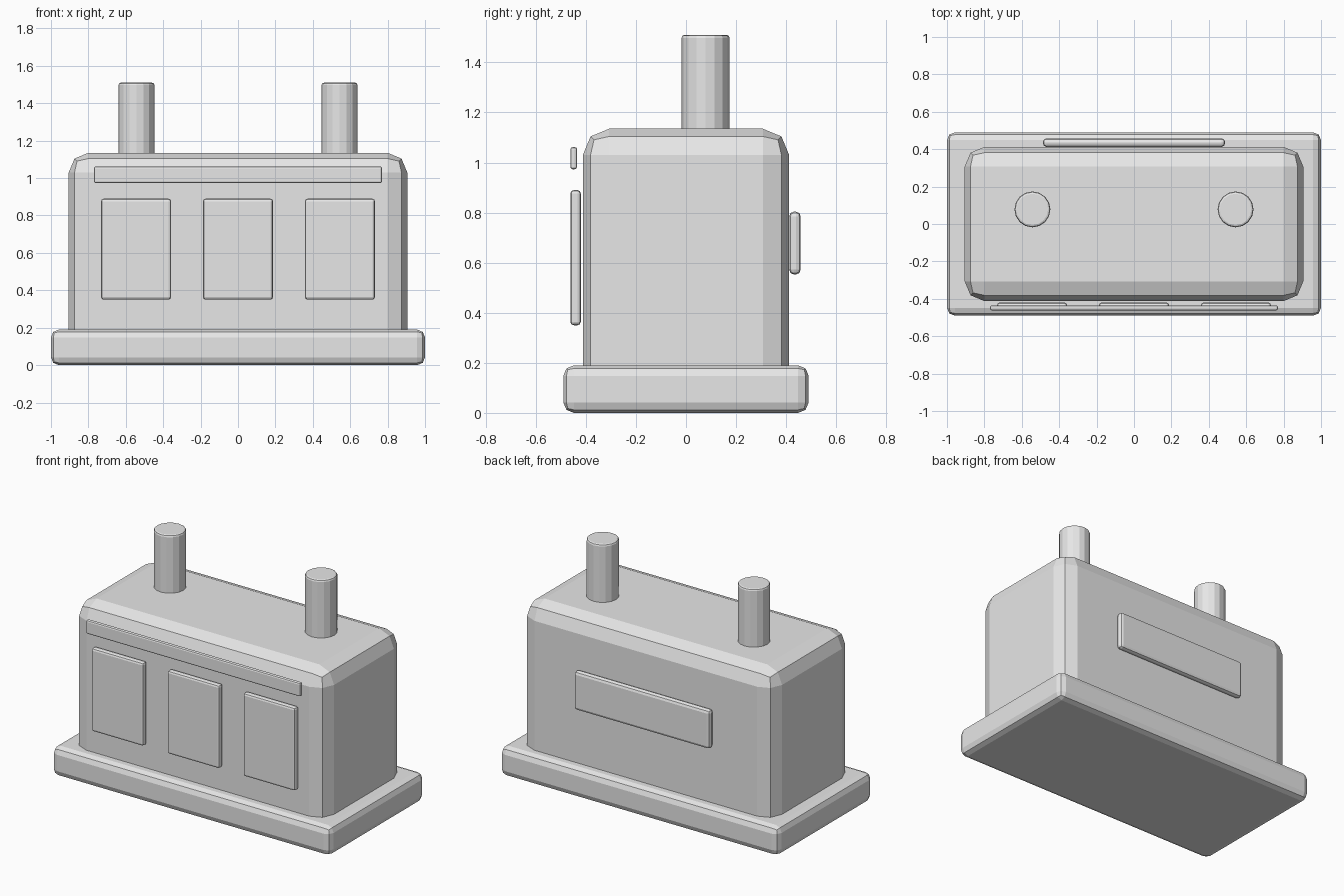
import bpy

if "Cube" in bpy.data.objects:
    bpy.data.objects.remove(bpy.data.objects["Cube"])

grey = bpy.data.materials.new("light_grey")
grey.diffuse_color = (0.8, 0.8, 0.8, 1)
grey.use_nodes = True
grey.node_tree.nodes["Principled BSDF"].inputs["Base Color"].default_value = grey.diffuse_color


def finish(obj, name, bevel, segments=2):
    """Name, colour and bevel a part."""
    obj.name = name
    obj.data.materials.append(grey)
    mod = obj.modifiers.new("bevel", 'BEVEL')
    mod.width = bevel
    mod.segments = segments
    mod.limit_method = 'ANGLE'
    mod.angle_limit = 0.7
    return obj


def box(name, lo, hi, bevel):
    """Bevelled box between two opposite corners."""
    bpy.ops.mesh.primitive_cube_add(size=1)
    obj = bpy.context.object
    centre = [(a + b) / 2 for a, b in zip(lo, hi)]
    size = [b - a for a, b in zip(lo, hi)]
    for v in obj.data.vertices:
        v.co = [c * s for c, s in zip(v.co, size)]
    obj.location = centre
    return finish(obj, name, bevel)


# Plinth and main housing (housing sinks into the plinth)
box("base", (-1, -0.49, 0), (1, 0.49, 0.19), 0.042)
box("body", (-0.905, -0.412, 0.08), (0.905, 0.412, 1.135), 0.105)

# Three front panels and the trim bar above them
for side, x in (("left", -0.545), ("middle", 0), ("right", 0.545)):
    box(f"front_panel_{side}", (x - 0.187, -0.462, 0.35), (x + 0.187, -0.42, 0.89), 0.014)
box("front_trim", (-0.77, -0.462, 0.973), (0.77, -0.435, 1.062), 0.01)

# Back plate
box("back_panel", (-0.487, 0.412, 0.553), (0.487, 0.458, 0.804), 0.019)

# Two pipes on the roof
for side, x in (("left", -0.543), ("right", 0.543)):
    bpy.ops.mesh.primitive_cylinder_add(vertices=16, radius=0.096, depth=0.42,
                                        location=(x, 0.078, 1.3))
    finish(bpy.context.object, f"pipe_{side}", 0.012)
